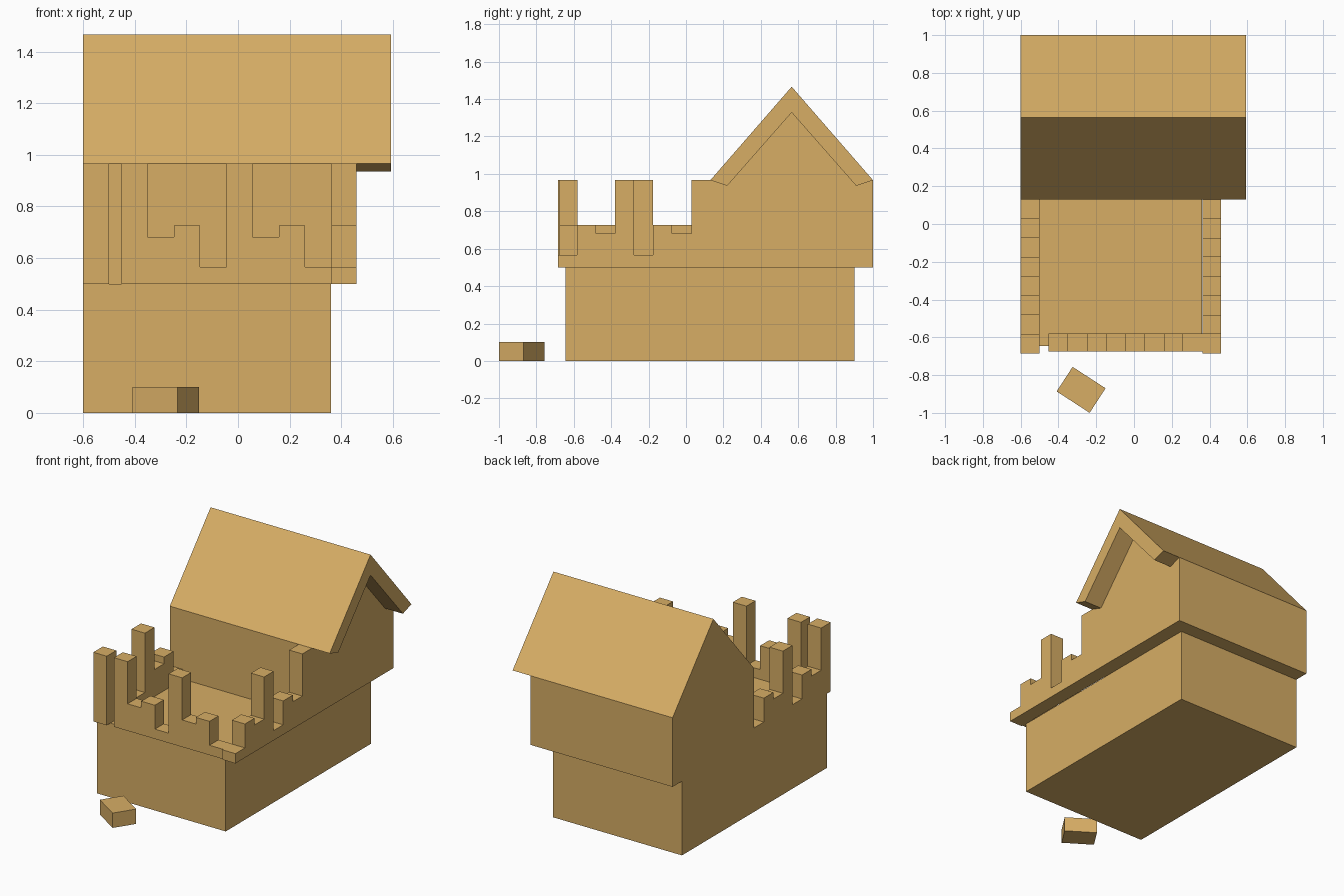
import bpy, bmesh, math

if "Cube" in bpy.data.objects:
    bpy.data.objects.remove(bpy.data.objects["Cube"])

mat = bpy.data.materials.new("sandstone")
mat.diffuse_color = (0.68, 0.42, 0.13, 1)
mat.use_nodes = True
mat.node_tree.nodes["Principled BSDF"].inputs["Base Color"].default_value = mat.diffuse_color


def prism(name, profile, axis, lo, hi):
    """Extrude a (horizontal, z) profile along 'x' or 'y' from lo to hi."""
    bm = bmesh.new()
    place = (lambda a, z: (lo, a, z)) if axis == 'x' else (lambda a, z: (a, lo, z))
    face = bm.faces.new([bm.verts.new(place(a, z)) for a, z in profile])
    ext = bmesh.ops.extrude_face_region(bm, geom=[face])
    move = (hi - lo, 0, 0) if axis == 'x' else (0, hi - lo, 0)
    bmesh.ops.translate(bm, vec=move,
                        verts=[v for v in ext['geom'] if isinstance(v, bmesh.types.BMVert)])
    bmesh.ops.recalc_face_normals(bm, faces=bm.faces)
    mesh = bpy.data.meshes.new(name)
    bm.to_mesh(mesh)
    bm.free()
    mesh.materials.append(mat)
    ob = bpy.data.objects.new(name, mesh)
    bpy.context.collection.objects.link(ob)
    return ob


def box(name, x0, x1, y0, y1, z0, z1):
    return prism(name, [(x0, z0), (x1, z0), (x1, z1), (x0, z1)], 'y', y0, y1)


def battlement(start, step, heights, base=0.5):
    """Stepped wall outline, one column per height."""
    pts = [(start, base)]
    for i, h in enumerate(heights):
        pts += [(start + i * step, h), (start + (i + 1) * step, h)]
    return pts + [(start + len(heights) * step, base)]


# Lower storey, its top is the terrace floor
box("base_block", -0.6, 0.36, -0.645, 0.9, 0, 0.5)

# Gabled house and the roof that overhangs on the right
under = [(0.13, 0.966), (0.22, 0.936), (0.565, 1.328), (0.91, 0.936), (1.0, 0.966)]
prism("house_body", [(0.13, 0.5)] + under + [(1.0, 0.5)], 'x', -0.6, 0.46)
prism("roof", under + [(0.565, 1.466)], 'x', -0.6, 0.593)

# Broken battlements around the terrace
pattern = [0.966, 0.682, 0.727, 0.566] * 2
step = 0.1018
y0 = 0.13 - 8 * step
prism("left_battlement", battlement(y0, step, pattern), 'x', -0.6, -0.5)
prism("right_battlement", battlement(y0, step, pattern[::-1]), 'x', 0.362, 0.46)
prism("front_battlement", battlement(-0.452, step, pattern), 'y', -0.676, -0.58)

# Fallen stone in front
stone = box("fallen_stone", -0.104, 0.104, -0.0775, 0.0775, 0, 0.1)
stone.location = (-0.28, -0.878, 0)
stone.rotation_euler.z = math.radians(-33)
